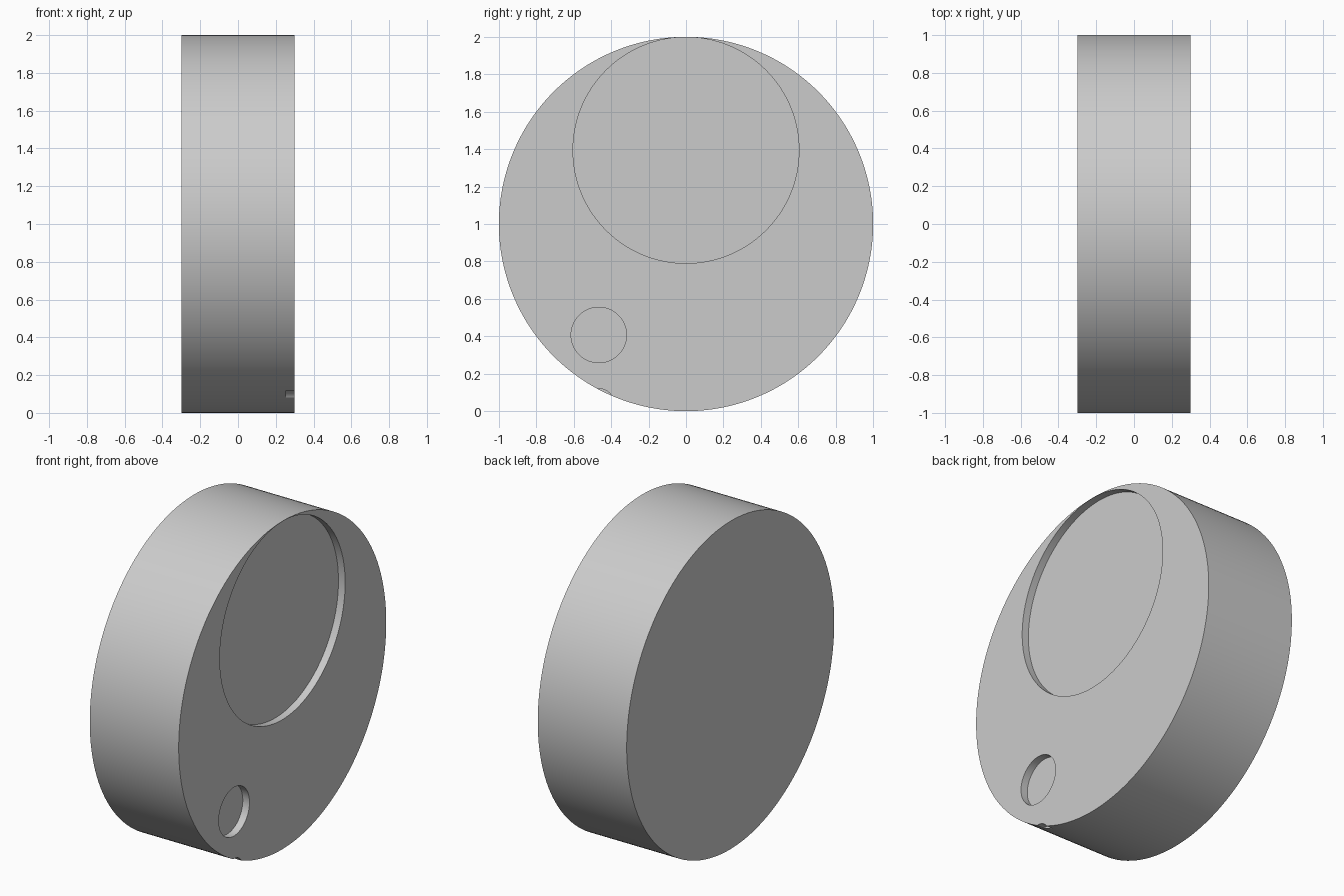
import bpy
import math

if "Cube" in bpy.data.objects:
    bpy.data.objects.remove(bpy.data.objects["Cube"])


def x_disc(name, radius, x0, x1, y, z, sides=128):
    # Cylinder whose axis runs along x
    bpy.ops.mesh.primitive_cylinder_add(
        vertices=sides, radius=radius, depth=x1 - x0,
        location=((x0 + x1) / 2, y, z), rotation=(0, math.pi / 2, 0))
    obj = bpy.context.object
    obj.name = name
    bpy.ops.object.transform_apply(location=True, rotation=True, scale=True)
    return obj


# Main thick disc standing on its edge
disc = x_disc("disc_body", 1.0, -0.3, 0.3, 0, 1.0, 192)

# Shallow pockets in the right face: (name, radius, y, z)
FLOOR = 0.255
pockets = [
    ("large_pocket", 0.604, 0.0, 1.394),
    ("small_pocket", 0.148, -0.466, 0.407),
    ("rim_notch", 0.08, -0.465, 0.04),
]
for name, radius, y, z in pockets:
    cutter = x_disc(name + "_cutter", radius, FLOOR, 0.4, y, z)
    cutter.hide_render = True
    mod = disc.modifiers.new(name, 'BOOLEAN')
    mod.operation = 'DIFFERENCE'
    mod.solver = 'EXACT'
    mod.object = cutter
    bpy.context.view_layer.objects.active = disc
    bpy.ops.object.modifier_apply(modifier=mod.name)
    bpy.data.objects.remove(cutter)

# Smooth round walls, crisp edges
bpy.ops.object.select_all(action='DESELECT')
disc.select_set(True)
bpy.context.view_layer.objects.active = disc
bpy.ops.object.shade_smooth_by_angle(angle=math.radians(30))
